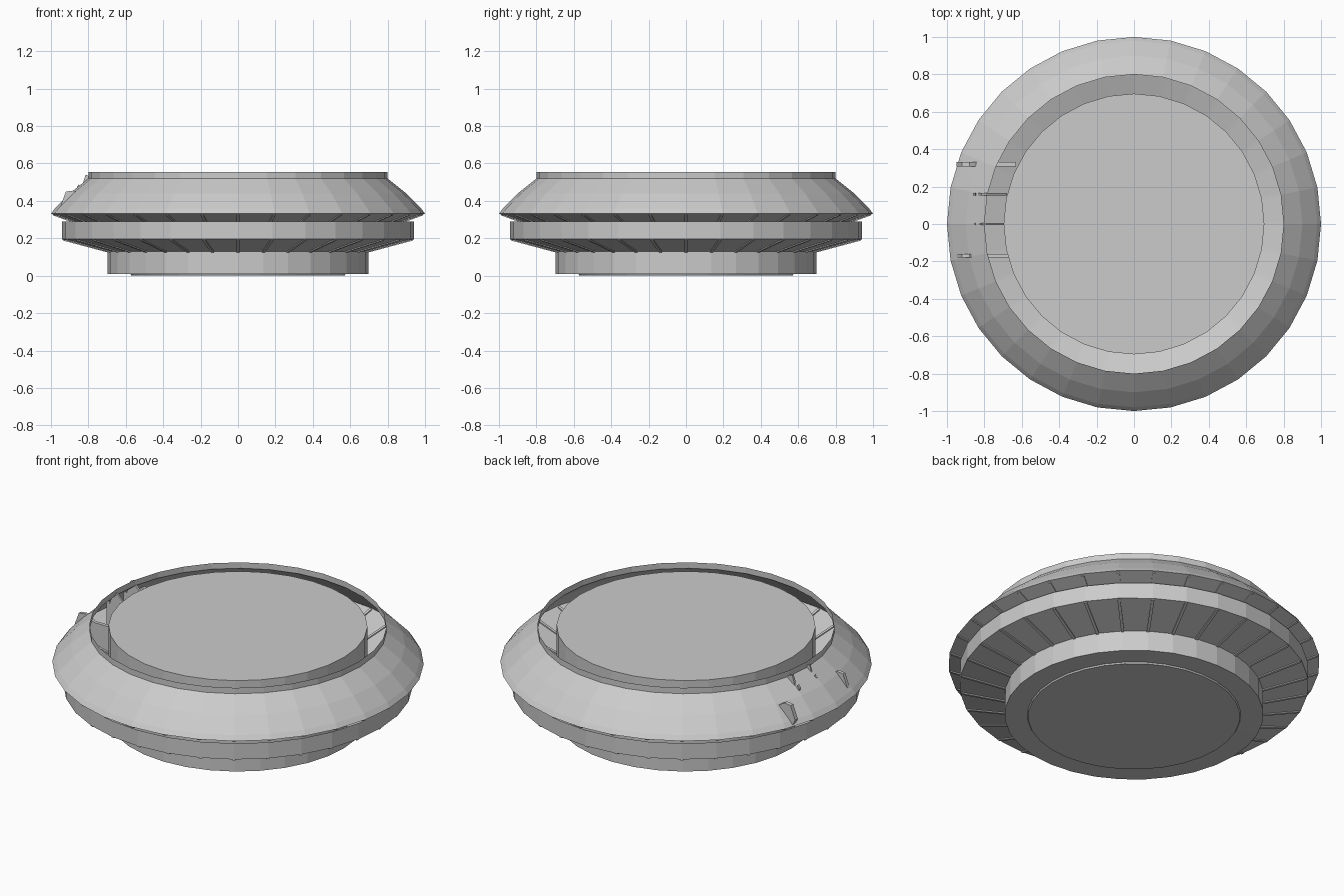
import bpy, math

if "Cube" in bpy.data.objects:
    bpy.data.objects.remove(bpy.data.objects["Cube"])

SIDES = 32


def add_mesh(name, verts, faces):
    mesh = bpy.data.meshes.new(name)
    mesh.from_pydata(verts, [], faces)
    mesh.update()
    obj = bpy.data.objects.new(name, mesh)
    bpy.context.collection.objects.link(obj)
    return obj


def lathe(name, profile, cap_bottom=False, cap_top=False):
    """Spin a list of (radius, z) points, listed from bottom to top."""
    verts, faces = [], []
    for r, z in profile:
        for i in range(SIDES):
            a = 2 * math.pi * i / SIDES
            verts.append((r * math.cos(a), r * math.sin(a), z))
    for k in range(len(profile) - 1):
        for i in range(SIDES):
            j = (i + 1) % SIDES
            faces.append((k * SIDES + i, k * SIDES + j,
                          (k + 1) * SIDES + j, (k + 1) * SIDES + i))
    if cap_bottom:
        faces.append(tuple(reversed(range(SIDES))))
    if cap_top:
        faces.append(tuple(range(len(verts) - SIDES, len(verts))))
    return add_mesh(name, verts, faces)


def ribs(name, start, end, width=0.016, depth=0.012):
    """Radial bars along a sloping plate, one at each corner of the polygon."""
    verts, faces = [], []
    for i in range(SIDES):
        a = 2 * math.pi * i / SIDES
        c, s = math.cos(a), math.sin(a)
        b = len(verts)
        for r, z in (start, end):
            for w, h in ((-1, -1), (1, -1), (1, 1), (-1, 1)):
                t = w * width / 2
                verts.append((r * c - t * s, r * s + t * c, z + h * depth / 2))
        for q in ((3, 2, 1, 0), (4, 5, 6, 7), (0, 1, 5, 4),
                  (1, 2, 6, 5), (2, 3, 7, 6), (3, 0, 4, 7)):
            faces.append(tuple(b + n for n in q))
    return add_mesh(name, verts, faces)


def fin(name, outline, y, thick):
    """Upright plate: an (x, z) outline given thickness along y."""
    n = len(outline)
    verts = [(x, y - thick / 2, z) for x, z in outline]
    verts += [(x, y + thick / 2, z) for x, z in outline]
    faces = [tuple(range(n)), tuple(reversed(range(n, 2 * n)))]
    faces += [((i + 1) % n, i, n + i, n + (i + 1) % n) for i in range(n)]
    return add_mesh(name, verts, faces)


# Central drum, with a shallow raised foot
lathe("central_drum", [(0.57, 0.0), (0.575, 0.008), (0.697, 0.01), (0.697, 0.55)],
      cap_bottom=True, cap_top=True)

# Lower saucer ring and its ribs
lathe("lower_ring", [(0.695, 0.13), (0.94, 0.195), (0.94, 0.29)])
ribs("lower_ribs", (0.695, 0.13), (0.935, 0.194))

# Sloping plate under the upper shell and its ribs
lathe("upper_plate", [(0.695, 0.22), (1.0, 0.332)])
ribs("upper_ribs", (0.695, 0.22), (0.99, 0.329))

# Hollow upper shell with a raised rim
lathe("upper_shell", [(1.0, 0.332), (0.98, 0.358), (0.9, 0.44),
                      (0.8, 0.52), (0.8, 0.555)])

# Bay partitions on the left side, poking slightly through the shell
outer = [(-0.95, 0.37), (-0.92, 0.45), (-0.88, 0.455), (-0.82, 0.42),
         (-0.63, 0.42), (-0.63, 0.24), (-0.93, 0.33)]
inner = [(-0.86, 0.475), (-0.85, 0.49), (-0.84, 0.46), (-0.815, 0.54),
         (-0.79, 0.53), (-0.68, 0.42), (-0.68, 0.24), (-0.86, 0.33)]
for i, (shape, y, t) in enumerate([(outer, 0.32, 0.025), (inner, 0.16, 0.014),
                                   (inner, 0.0, 0.01), (outer, -0.17, 0.02)]):
    fin("bay_partition_%d" % (i + 1), shape, y, t)
